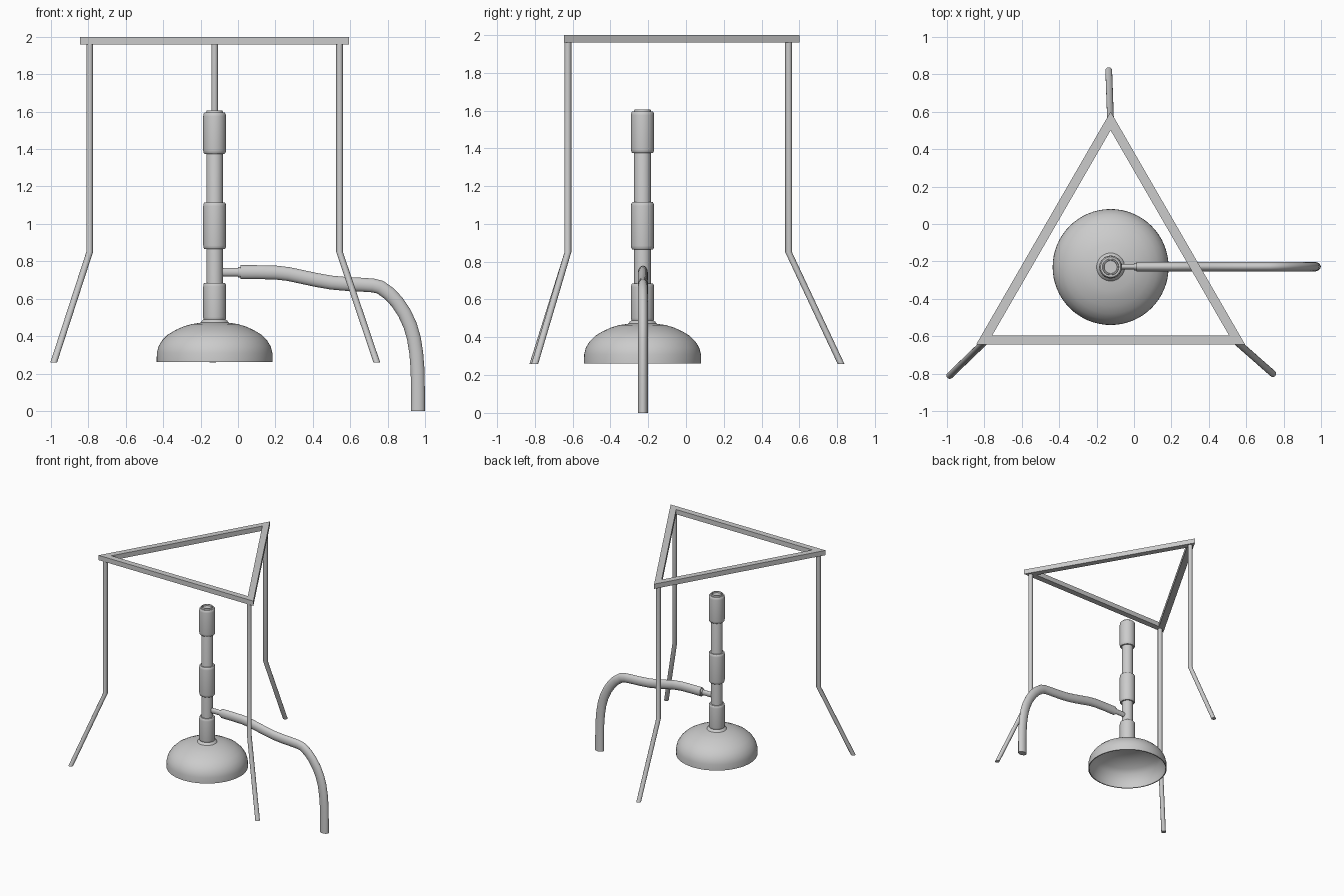
import bpy, bmesh, math
from mathutils import Vector

cube = bpy.data.objects.get("Cube")
if cube:
    bpy.data.objects.remove(cube, do_unlink=True)

CX, CY = -0.125, -0.23          # shared axis of burner and stand

metal = bpy.data.materials.new("light grey")
metal.use_nodes = True
GREY = (0.6, 0.6, 0.6, 1)
metal.diffuse_color = GREY
metal.node_tree.nodes["Principled BSDF"].inputs["Base Color"].default_value = GREY


def finish(name, bm, angle=None):
    bmesh.ops.recalc_face_normals(bm, faces=bm.faces)
    mesh = bpy.data.meshes.new(name)
    bm.to_mesh(mesh)
    bm.free()
    mesh.materials.append(metal)
    obj = bpy.data.objects.new(name, mesh)
    bpy.context.collection.objects.link(obj)
    if angle:
        bpy.ops.object.select_all(action='DESELECT')
        obj.select_set(True)
        bpy.context.view_layer.objects.active = obj
        bpy.ops.object.shade_smooth_by_angle(angle=math.radians(angle))
    return obj


def skin(name, rings, angle=35):
    """Join rings of points into a tube with capped ends."""
    bm = bmesh.new()
    loops = [[bm.verts.new(p) for p in ring] for ring in rings]
    n = len(loops[0])
    for a, b in zip(loops, loops[1:]):
        for i in range(n):
            j = (i + 1) % n
            bm.faces.new((a[i], a[j], b[j], b[i]))
    bm.faces.new(loops[0])
    bm.faces.new(loops[-1])
    return finish(name, bm, angle)


def ellipse(centre, u, v, n):
    c = Vector(centre)
    return [c + Vector(u) * math.cos(t) + Vector(v) * math.sin(t)
            for t in (math.tau * i / n for i in range(n))]


def lathe(name, profile, n=48):
    """Revolve (radius, height) pairs about the burner axis."""
    return skin(name, [ellipse((CX, CY, z), (r, 0, 0), (0, r, 0), n)
                       for r, z in profile])


def hose(name, path, ry, rz, n=20):
    """Sweep an oval section along (x, z) points, upright at the last one."""
    rings = []
    for i, (x, z) in enumerate(path):
        ax, az = path[max(i - 1, 0)]
        bx, bz = path[min(i + 1, len(path) - 1)]
        d = Vector((bx - ax, 0, bz - az)).normalized()
        side = Vector((-d.z, 0, d.x)) * rz
        rings.append(ellipse((x, CY + 0.002, z), side, (0, ry, 0), n))
    return skin(name, rings)


# Triangular top frame
bm = bmesh.new()
corners = [[], [], [], []]
for k, (radius, z) in enumerate([(0.831, 2), (0.731, 2), (0.731, 1.96), (0.831, 1.96)]):
    for i in range(3):
        t = math.pi / 2 + math.tau * i / 3
        corners[k].append(bm.verts.new((CX + radius * math.cos(t),
                                        CY + radius * math.sin(t), z)))
for k in range(4):
    a, b = corners[k], corners[(k + 1) % 4]
    for i in range(3):
        j = (i + 1) % 3
        bm.faces.new((a[i], a[j], b[j], b[i]))
finish("stand_frame", bm)

# Bent legs, cut level at the foot
legs = {"right_leg": ((-0.793, -0.625), (-0.985, -0.81)),
        "left_leg": ((0.543, -0.625), (0.742, -0.8)),
        "back_leg": ((-0.125, 0.543), (-0.135, 0.82))}
for name, (top, foot) in legs.items():
    points = [(*top, 1.965), (*top, 0.85), (*foot, 0.26)]
    skin(name, [ellipse(p, (0.018, 0, 0), (0, 0.018, 0), 16) for p in points])

# Hollow domed base
lathe("burner_base", [
    (0.058, 0.49), (0.068, 0.482), (0.075, 0.472), (0.125, 0.464), (0.165, 0.452),
    (0.21, 0.432), (0.25, 0.408), (0.28, 0.378), (0.3, 0.345), (0.309, 0.31),
    (0.31, 0.262), (0.302, 0.262), (0.3, 0.31), (0.272, 0.37), (0.24, 0.4),
    (0.16, 0.438), (0.09, 0.455)], 64)

# Barrel, open at the top
lathe("burner_tube", [(0.044, 0.47), (0.044, 1.6), (0.042, 1.606),
                      (0.036, 1.606), (0.034, 1.6), (0.034, 0.8)])


# Collars with rounded rims
def collar(name, low, high, r=0.061):
    lathe(name, [(0.04, low), (r - 0.007, low), (r - 0.002, low + 0.006),
                 (r, low + 0.02), (r, high - 0.02), (r - 0.002, high - 0.006),
                 (r - 0.007, high), (0.04, high)])


collar("lower_collar", 0.482, 0.685)
collar("middle_collar", 0.865, 1.115)
collar("top_collar", 1.375, 1.595)

# Gas inlet and rubber hose
hose("gas_inlet", [(-0.125, 0.742), (0.0, 0.742), (0.03, 0.742)], 0.015, 0.022)
hose("inlet_rim", [(0.0, 0.742), (0.02, 0.742)], 0.02, 0.028)
hose("gas_hose", [
    (0.013, 0.742), (0.1, 0.742), (0.2, 0.74), (0.27, 0.732), (0.34, 0.717),
    (0.42, 0.7), (0.5, 0.686), (0.58, 0.679), (0.66, 0.675), (0.72, 0.671),
    (0.76, 0.662), (0.81, 0.626), (0.85, 0.583), (0.89, 0.523), (0.92, 0.458),
    (0.94, 0.39), (0.953, 0.31), (0.96, 0.22), (0.962, 0.1), (0.962, 0)],
    0.026, 0.037)
